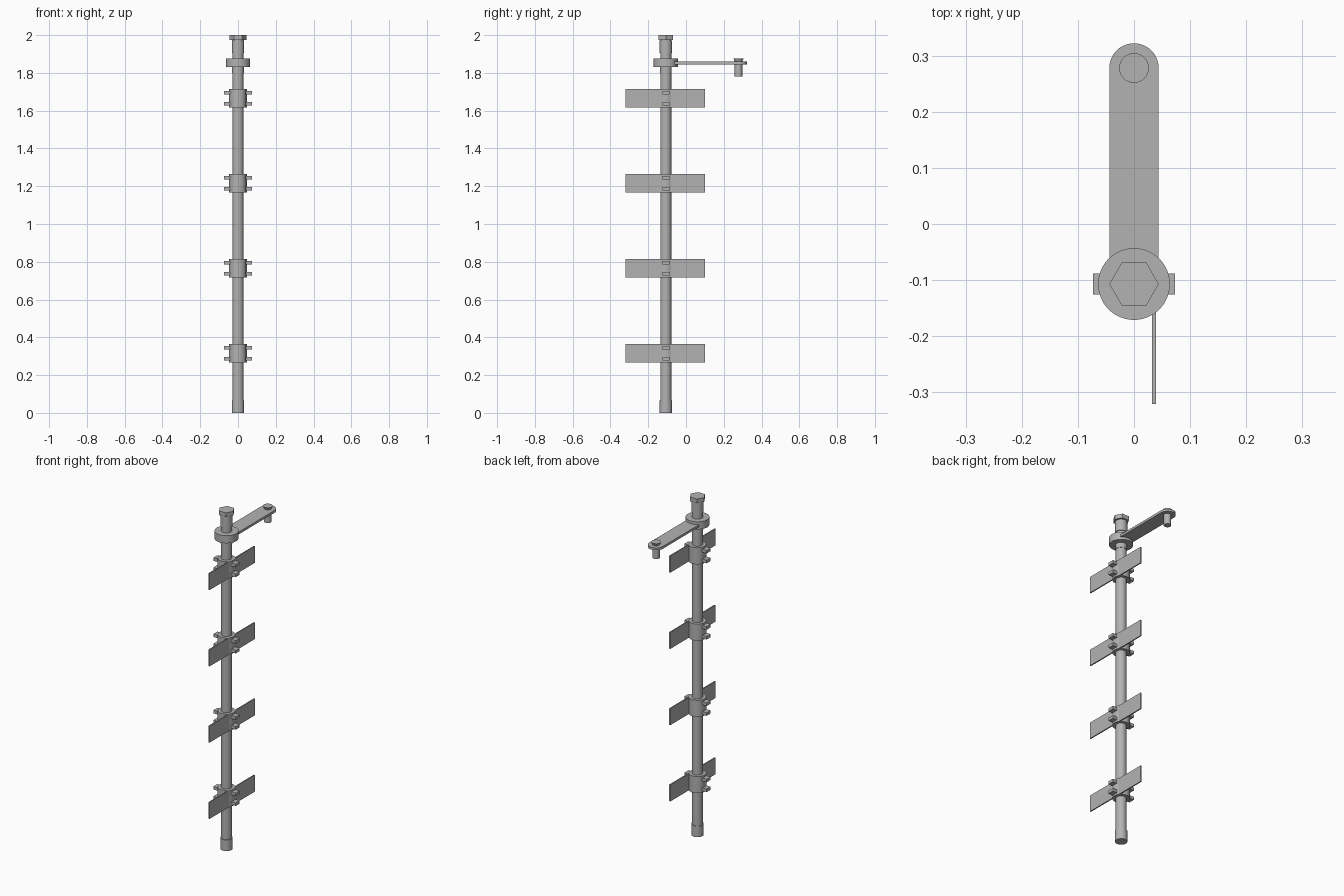
import bpy
import math
from mathutils import Vector

cube = bpy.data.objects.get("Cube")
if cube:
    bpy.data.objects.remove(cube, do_unlink=True)

steel = bpy.data.materials.new("grey_steel")
steel.use_nodes = True
GREY = (0.45, 0.45, 0.45, 1)
steel.diffuse_color = GREY
steel.node_tree.nodes["Principled BSDF"].inputs["Base Color"].default_value = GREY

AXIS_Y = -0.107   # shaft axis
PIN_Y = 0.278     # handle pin axis


def finish(name, smooth=True):
    obj = bpy.context.object
    obj.name = name
    obj.data.materials.append(steel)
    if smooth:
        bpy.ops.object.shade_smooth_by_angle(angle=math.radians(35))
    return obj


def post(name, radius, z0, z1, y=AXIS_Y, sides=48):
    """Upright cylinder or prism between two heights."""
    bpy.ops.mesh.primitive_cylinder_add(vertices=sides, radius=radius, depth=z1 - z0,
                                        location=(0, y, (z0 + z1) / 2))
    return finish(name, sides > 8)


def box(name, center, size):
    bpy.ops.mesh.primitive_cube_add(size=1, location=center)
    bpy.context.object.scale = size
    bpy.ops.object.transform_apply(location=False, rotation=False, scale=True)
    return finish(name, False)


# Shaft with its foot cap and top fittings
post("shaft", 0.029, 0.01, 1.95)
post("foot_cap", 0.033, 0, 0.065)
post("hub_sleeve", 0.031, 1.80, 1.84)
post("hub_collar", 0.064, 1.83, 1.875)
post("top_sleeve", 0.033, 1.905, 1.972)
head = post("hex_head", 0.044, 1.975, 2.0, sides=6)
head.rotation_euler.z = math.radians(30)
post("head_neck", 0.028, 1.95, 1.98)

# Crank arm: a flat bar with a rounded end
HALF = 0.044
outline = [Vector((-HALF, AXIS_Y)), Vector((HALF, AXIS_Y))]
for i in range(25):
    a = math.pi * i / 24
    outline.append(Vector((HALF * math.cos(a), PIN_Y + HALF * math.sin(a))))
n = len(outline)
verts = [(p.x, p.y, z) for z in (1.845, 1.859) for p in outline]
faces = [list(reversed(range(n))), list(range(n, 2 * n))]
faces += [(i, (i + 1) % n, n + (i + 1) % n, n + i) for i in range(n)]
mesh = bpy.data.meshes.new("crank_arm")
mesh.from_pydata(verts, [], faces)
mesh.materials.append(steel)
arm = bpy.data.objects.new("crank_arm", mesh)
bpy.context.collection.objects.link(arm)

# Handle pin through the end of the arm
post("handle_pin", 0.02, 1.782, 1.85, y=PIN_Y)
bpy.ops.mesh.primitive_cone_add(vertices=48, radius1=0.019, radius2=0.0265, depth=0.016,
                                location=(0, PIN_Y, 1.867))
finish("pin_head")

# Four paddles, each held by a round clamp with bolts on both sides
for k in range(4):
    z = 0.315 + 0.45 * k
    tag = f"_{k + 1}"
    post("clamp" + tag, 0.047, z - 0.049, z + 0.049)
    box("paddle" + tag, (0.0355, -0.11, z), (0.007, 0.422, 0.098))
    for side, label in ((-1, "right"), (1, "left")):
        for dz, level in ((-0.029, "lower"), (0.029, "upper")):
            box(f"{level}_{label}_bolt" + tag, (side * 0.055, AXIS_Y, z + dz),
                (0.036, 0.037, 0.018))
